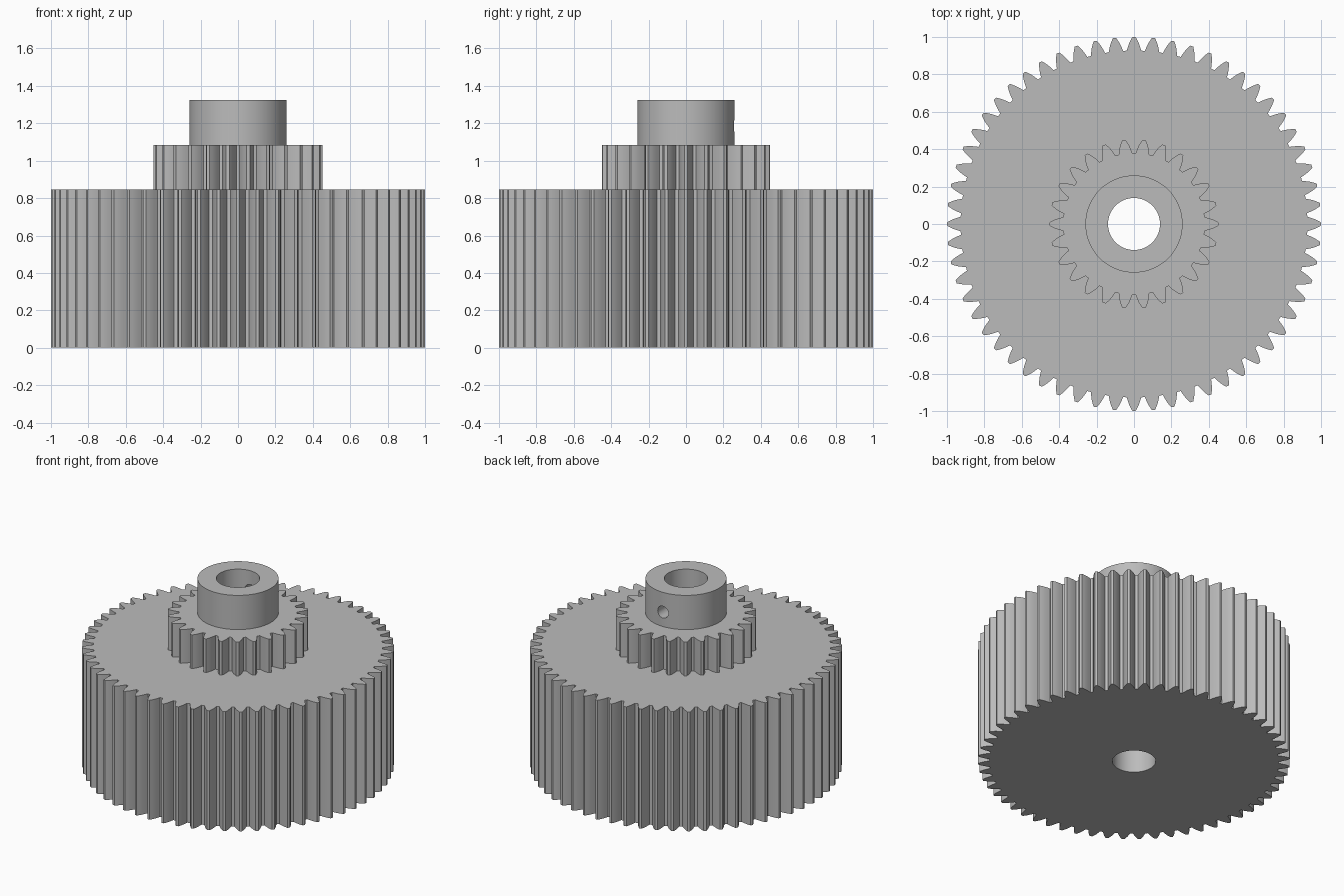
import bpy, bmesh, math
from mathutils import Matrix

cube = bpy.data.objects.get("Cube")
if cube:
    bpy.data.objects.remove(cube, do_unlink=True)

MODULE = 2 / 62          # tooth size shared by both gears
BORE = 0.139
HUB = 0.26

grey = bpy.data.materials.new("plain_grey")
grey.use_nodes = True
colour = (0.5, 0.5, 0.5, 1)
grey.diffuse_color = colour
grey.node_tree.nodes["Principled BSDF"].inputs["Base Color"].default_value = colour


def prism(name, outline, z0, z1):
    """Extrude a flat outline from z0 to z1."""
    bm = bmesh.new()
    base = bm.faces.new([bm.verts.new((x, y, z0)) for x, y in outline])
    top = bmesh.ops.extrude_face_region(bm, geom=[base])["geom"]
    bmesh.ops.translate(bm, vec=(0, 0, z1 - z0),
                        verts=[v for v in top if isinstance(v, bmesh.types.BMVert)])
    bmesh.ops.recalc_face_normals(bm, faces=bm.faces)
    mesh = bpy.data.meshes.new(name)
    bm.to_mesh(mesh)
    bm.free()
    mesh.materials.append(grey)
    obj = bpy.data.objects.new(name, mesh)
    bpy.context.collection.objects.link(obj)
    return obj


def circle(radius, count=72):
    return [(radius * math.cos(math.tau * i / count),
             radius * math.sin(math.tau * i / count)) for i in range(count)]


def gear_outline(teeth):
    """Curved tooth flanks: (height in modules, half width as part of the pitch)."""
    flank = [(-1.25, 0.40), (-0.6, 0.325), (0, 0.25), (0.5, 0.17), (1, 0.08)]
    tooth = [(h, -w) for h, w in flank] + [(h, w) for h, w in reversed(flank)]
    points = []
    for i in range(teeth):
        for h, w in tooth:
            r = MODULE * (teeth / 2 + h)
            a = math.tau * (i + w) / teeth
            points.append((r * math.cos(a), r * math.sin(a)))
    return points


def select_only(obj):
    bpy.ops.object.select_all(action='DESELECT')
    obj.select_set(True)
    bpy.context.view_layer.objects.active = obj


def cut(obj, cutter):
    mod = obj.modifiers.new("cut", 'BOOLEAN')
    mod.operation = 'DIFFERENCE'
    mod.solver = 'EXACT'
    mod.object = cutter
    select_only(obj)
    bpy.ops.object.modifier_apply(modifier=mod.name)


# Stacked parts
large_gear = prism("large_gear", gear_outline(60), 0, 0.845)
small_gear = prism("small_gear", gear_outline(26), 0.845, 1.083)
hub = prism("hub", circle(HUB), 1.083, 1.325)
parts = [large_gear, small_gear, hub]

# Shaft bore through every part
bore = prism("bore_cutter", circle(BORE), -0.2, 1.6)
for part in parts:
    cut(part, bore)

# Set screw hole in the back of the hub
screw = prism("screw_cutter", circle(0.042, 24), 0, 0.4)
screw.data.transform(Matrix.Translation((0, 0, 1.185)) @ Matrix.Rotation(-math.pi / 2, 4, 'X'))
cut(hub, screw)

for cutter in (bore, screw):
    bpy.data.objects.remove(cutter, do_unlink=True)

for part in parts:
    select_only(part)
    bpy.ops.object.shade_smooth_by_angle(angle=math.radians(20))
